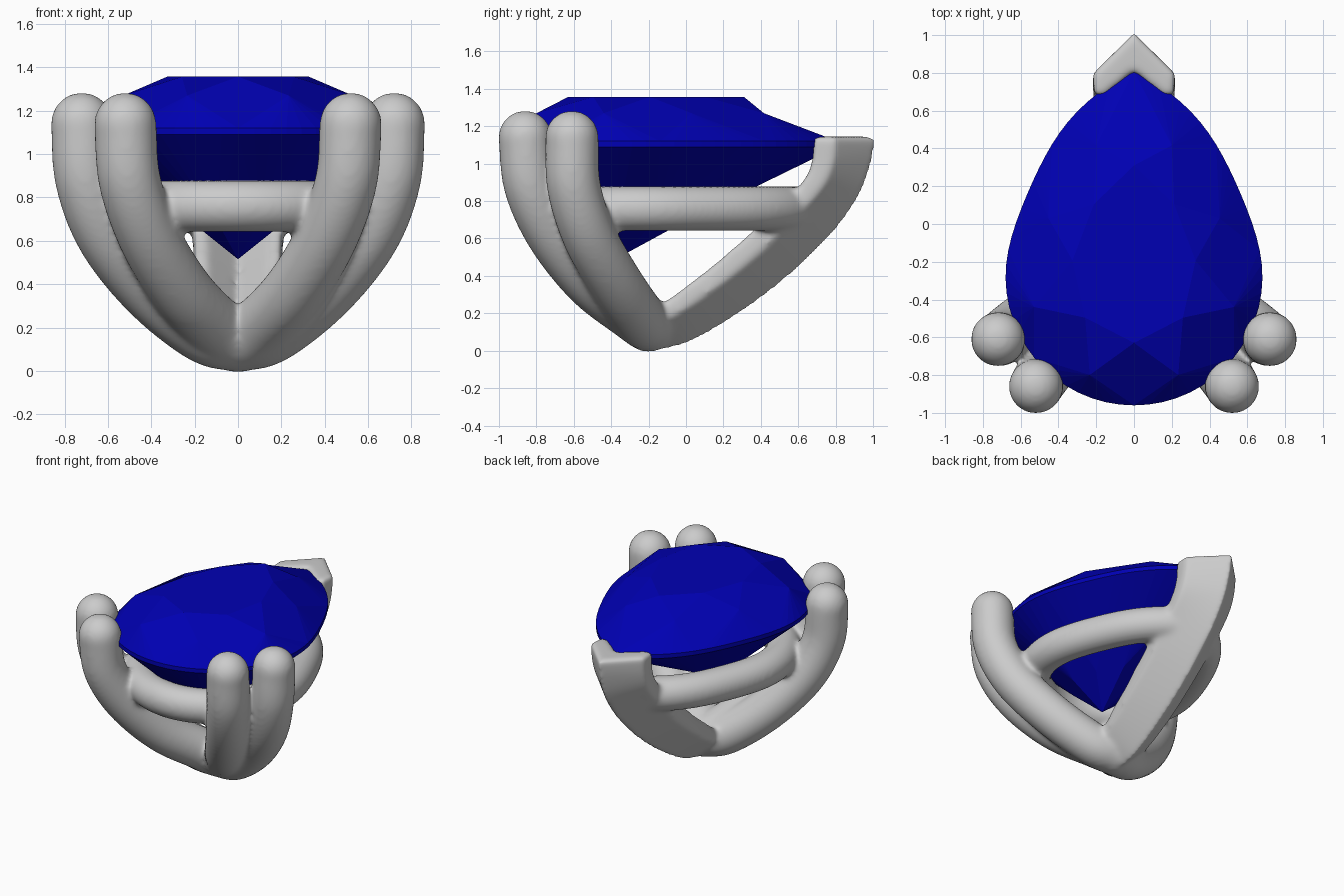
import bpy, bmesh, math
from mathutils import Vector

if "Cube" in bpy.data.objects:
    bpy.data.objects.remove(bpy.data.objects["Cube"])

R, BIG, CY = 0.68, 1.2136, -0.28          # pear outline: round end, long side arc, widest y
A0 = math.asin(1.09 / BIG)
L1, L2 = BIG * A0, R * math.pi / 2


def pear(t, sx=1.0, sy=1.0, oy=0.0, z=0.0):
    """Point on the pear outline; t runs 0..1 from the tip round and back to it."""
    side = 1 if t <= 0.5 else -1
    s = 2 * min(t, 1 - t) * (L1 + L2)
    if s < L1:
        a = A0 - s / BIG
        x, y = BIG * math.cos(a) - (BIG - R), CY + BIG * math.sin(a)
        x *= 1 - 0.06 * math.sin(math.pi * (y - CY) / 1.09) ** 2
    else:
        a = (s - L1) / R
        x, y = R * math.cos(a), CY - R * math.sin(a)
    return Vector((side * x * sx, y * sy + oy, z))


def spline(pts, steps=8):
    """Catmull-Rom curve through the points."""
    p = [Vector(q) for q in pts]
    p = [2 * p[0] - p[1]] + p + [2 * p[-1] - p[-2]]
    out = []
    for i in range(1, len(p) - 2):
        a, b, c, d = p[i - 1:i + 3]
        for k in range(steps):
            t = k / steps
            out.append(0.5 * (2 * b + (c - a) * t + (2 * a - 5 * b + 4 * c - d) * t ** 2
                              + (3 * b - a - 3 * c + d) * t ** 3))
    return out + [p[-2]]


def loft(bm, rings):
    """Closed skin through equal-sized rings."""
    vs = [[bm.verts.new(p) for p in r] for r in rings]
    n = len(vs[0])
    for a, b in zip(vs, vs[1:]):
        for i in range(n):
            j = (i + 1) % n
            bm.faces.new((a[i], a[j], b[j], b[i]))
    bm.faces.new(vs[0][::-1])
    bm.faces.new(vs[-1])


def tube(bm, path, r, n=24):
    """Round tube with ball ends."""
    u, rings = Vector((0.3, 0.8, 0.2)), []
    for i, p in enumerate(path):
        t = (path[min(i + 1, len(path) - 1)] - path[max(i - 1, 0)]).normalized()
        u = (u - t * u.dot(t)).normalized()
        v = t.cross(u)
        rings.append([p + r * (u * math.cos(a) + v * math.sin(a))
                      for a in (2 * math.pi * k / n for k in range(n))])
    loft(bm, rings)
    for p in (path[0], path[-1]):
        ball = bmesh.ops.create_uvsphere(bm, u_segments=24, v_segments=16, radius=r)
        bmesh.ops.translate(bm, verts=ball['verts'], vec=p)


def finish(bm, name):
    bmesh.ops.recalc_face_normals(bm, faces=bm.faces)
    me = bpy.data.meshes.new(name)
    bm.to_mesh(me)
    bm.free()
    ob = bpy.data.objects.new(name, me)
    bpy.context.collection.objects.link(ob)
    return ob


# --- metal setting ---
bm = bmesh.new()
outer = [(.72, -.61, 1.14), (.70, -.60, .88), (.60, -.52, .62), (.40, -.38, .37), (.16, -.25, .18), (0, -.2, .137)]
inner = [(.52, -.86, 1.14), (.50, -.83, .88), (.41, -.71, .62), (.26, -.51, .37), (.10, -.29, .20), (0, -.2, .137)]
for pts in (outer, inner):                # four round prongs
    for m in (1, -1):
        tube(bm, spline([(m * x, y, z) for x, y, z in pts]), 0.144)

# gallery rail under the stone
tube(bm, [pear(i / 80, .75, .785, -.016, .76) for i in range(81)], 0.12)

# V-shaped tip prong: (half width, y, z) of outer ridge and of inner edge
ridge = spline([(.22, 1.015, 1.145), (.22, .998, 1.02), (.22, .94, .85), (.215, .815, .66),
                (.21, .59, .43), (.20, .30, .205), (.18, 0, .035), (.14, -.2, 0)])
edge = spline([(0, .685, 1.145), (0, .67, 1.0), (0, .62, .90), (0, .49, .77),
               (0, .33, .615), (0, .10, .42), (0, -.10, .27), (0, -.2, .2)])
rings = []
for o, e in zip(ridge, edge):
    w = o.x
    o = Vector((0, o.y, o.z))
    X = Vector((w, 0, 0))
    side = o.lerp(e, .66)
    rings.append([o, side + X, e + X * .95, e + X * .7, o.lerp(e, .62),
                  e - X * .7, e - X * .95, side - X])
loft(bm, rings)
setting = finish(bm, "prong_setting")

# blend the metal into one cast piece
rm = setting.modifiers.new("blend", 'REMESH')
rm.mode = 'VOXEL'
rm.voxel_size = 0.014
rm.use_smooth_shade = True
sm = setting.modifiers.new("soften", 'SMOOTH')
sm.factor = 0.5
sm.iterations = 20

# --- faceted pear stone ---
bm = bmesh.new()
S, K = 64, 8
new = bm.verts.new
table = [new(pear(k / K, .49, .531, -.12, 1.357)) for k in range(K)]
star = [new(pear((k + .5) / K, .80, .79, -.093, 1.27)) for k in range(K)]
top = [new(pear(j / S, z=1.12)) for j in range(S)]
low = [new(pear(j / S, z=1.09)) for j in range(S)]
pav = [new(pear((k + .5) / K, .33, .33, -.33 * .67, .69)) for k in range(K)]
culet = new((0, -.33, .515))
bm.faces.new(table)
step = S // K
for k in range(K):
    n = (k + 1) % K
    bm.faces.new((table[k], table[n], star[k]))
    bm.faces.new((star[k - 1], table[k], star[k], top[k * step]))
    bm.faces.new((pav[k - 1], culet, pav[k], low[k * step]))
    for j in range(k * step, (k + 1) * step):
        h = (j + 1) % S
        bm.faces.new((star[k], top[j], top[h]))
        bm.faces.new((pav[k], low[j], low[h]))
        bm.faces.new((top[j], top[h], low[h], low[j]))
gem = finish(bm, "pear_stone")
blue = bpy.data.materials.new("blue_stone")
blue.diffuse_color = (0, 0, 0.45, 1)
blue.use_nodes = True
blue.node_tree.nodes["Principled BSDF"].inputs["Base Color"].default_value = blue.diffuse_color
gem.data.materials.append(blue)
